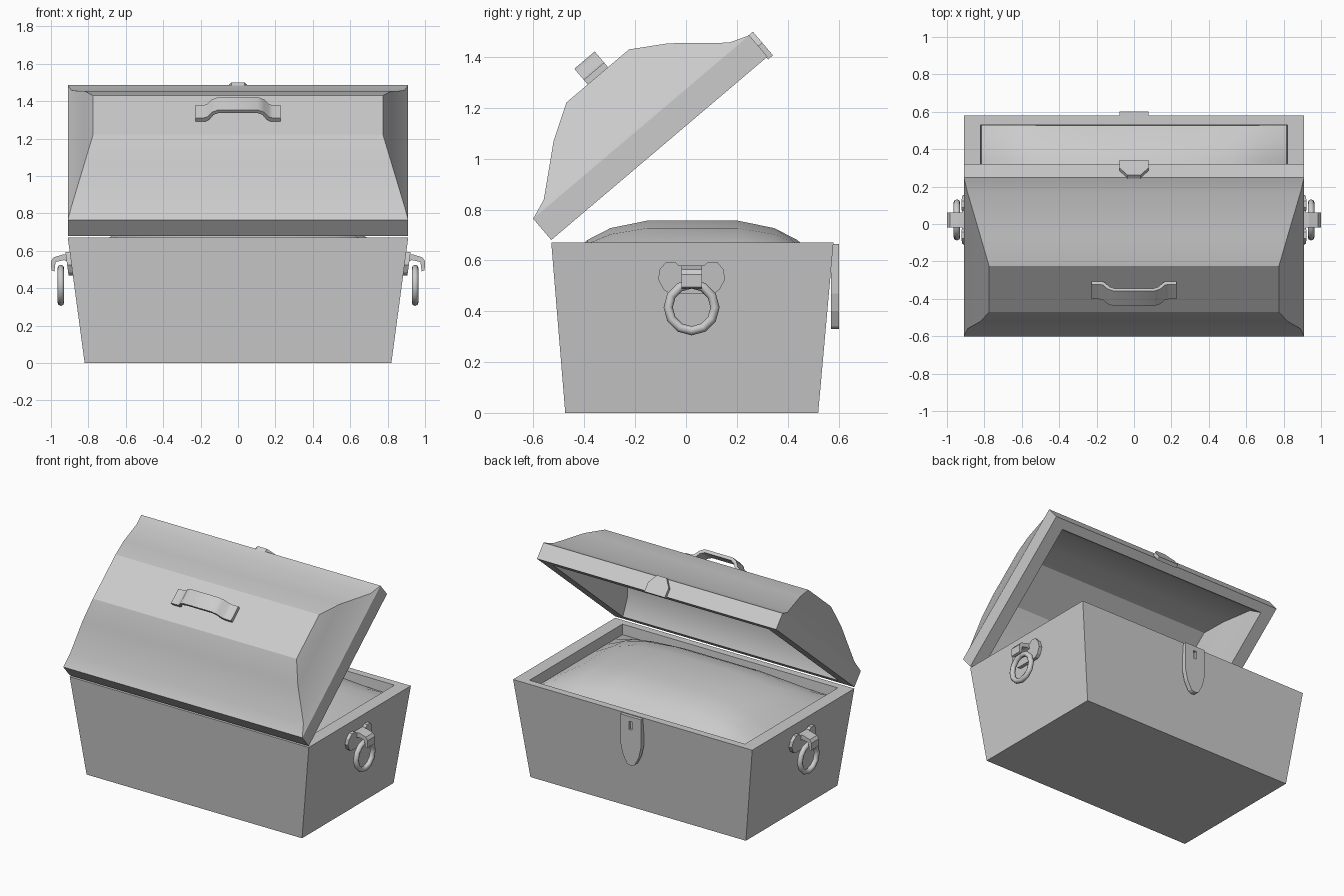
import bpy, bmesh, math
from mathutils import Matrix

if "Cube" in bpy.data.objects:
    bpy.data.objects.remove(bpy.data.objects["Cube"])


def make(name, verts, faces, matrix=None, smooth=None):
    mesh = bpy.data.meshes.new(name)
    mesh.from_pydata(verts, [], faces)
    bm = bmesh.new()
    bm.from_mesh(mesh)
    bmesh.ops.recalc_face_normals(bm, faces=bm.faces)
    bm.to_mesh(mesh)
    bm.free()
    ob = bpy.data.objects.new(name, mesh)
    bpy.context.collection.objects.link(ob)
    if matrix:
        ob.matrix_world = matrix
    if smooth:
        smooth_by_angle(ob, smooth)
    return ob


def smooth_by_angle(ob, degrees):
    bpy.ops.object.select_all(action='DESELECT')
    ob.select_set(True)
    bpy.context.view_layer.objects.active = ob
    bpy.ops.object.shade_smooth_by_angle(angle=math.radians(degrees))


def loft(name, rings, matrix=None, smooth=None):
    """Stack rectangular rings (half_x, y0, y1, z) and cap both ends."""
    verts, faces = [], []
    for hx, y0, y1, z in rings:
        verts += [(-hx, y0, z), (hx, y0, z), (hx, y1, z), (-hx, y1, z)]
    for r in range(len(rings) - 1):
        for i in range(4):
            j = (i + 1) % 4
            faces.append((r * 4 + i, r * 4 + j, r * 4 + 4 + j, r * 4 + 4 + i))
    n = len(verts)
    faces += [(3, 2, 1, 0), (n - 4, n - 3, n - 2, n - 1)]
    return make(name, verts, faces, matrix, smooth)


def prism(name, pts, t0, t1, place, matrix=None, smooth=None):
    """Extrude a 2D outline from t0 to t1; place(a, b, t) gives the 3D point."""
    n = len(pts)
    verts = [place(a, b, t) for t in (t0, t1) for a, b in pts]
    faces = [tuple(range(n)), tuple(range(n, 2 * n))]
    faces += [(i, (i + 1) % n, n + (i + 1) % n, n + i) for i in range(n)]
    return make(name, verts, faces, matrix, smooth)


def mirrored(half):
    """Close an outline symmetric about its first coordinate."""
    return half + [(-a, b) for a, b in reversed(half) if a > 0]


# box body with recessed rim
loft("box_body", [(0.815, -0.475, 0.525, 0.58), (0.82, -0.48, 0.53, 0.67),
                  (0.91, -0.53, 0.58, 0.67), (0.82, -0.475, 0.52, 0.0)])

# mounded contents
ts = [-1, -0.82, -0.64, -0.35, 0.35, 0.64, 0.82, 1]
bulge = lambda t: 1 - abs(t) ** 3.5
k = len(ts)
verts = [(0.818 * a, 0.025 + 0.503 * b, 0.6 + 0.16 * min(1, bulge(a) * bulge(b) * 1.03))
         for b in ts for a in ts]
faces = [(r * k + c, r * k + c + 1, r * k + k + c + 1, r * k + k + c)
         for r in range(k - 1) for c in range(k - 1)]
make("contents", verts, faces, None, 60)

# open lid, built flat and swung about its hinge edge
lid = Matrix.Translation((0, -0.53, 0.68)) @ Matrix.Rotation(math.radians(40.3), 4, 'X')
loft("lid", [(0.75, 0.40, 0.713, 0.335), (0.78, 0.27, 0.843, 0.255),
             (0.815, 0.10, 1.013, 0.11), (0.82, 0.06, 1.053, 0.0),
             (0.91, 0.0, 1.115, 0.0), (0.91, 0.0, 1.115, 0.11),
             (0.89, 0.08, 1.035, 0.14), (0.82, 0.26, 0.852, 0.292),
             (0.775, 0.395, 0.718, 0.374)], lid, 30)

# lid carrying handle
outer = [(0.228, 0.372), (0.228, 0.398), (0.185, 0.398), (0.165, 0.405),
         (0.14, 0.438), (0.105, 0.455)]
inner = [(0.1, 0.434), (0.13, 0.42), (0.155, 0.385), (0.175, 0.372)]
arch = (outer + [(-a, b) for a, b in reversed(outer)]
        + [(-a, b) for a, b in reversed(inner)] + inner)
prism("lid_handle", arch, 0.505, 0.61, lambda a, b, t: (a, t, b), lid, 40)

# lid latch plate
prism("lid_latch", mirrored([(0.078, -0.01), (0.078, 0.055), (0.036, 0.112)]),
      1.11, 1.135, lambda a, b, t: (a, t, b), lid)

# box latch tongue with slot
tongue = prism("box_latch", mirrored([(0.078, 0.665), (0.078, 0.47), (0.062, 0.40),
                                      (0.03, 0.34), (0.012, 0.33)]),
               0.57, 0.602, lambda a, b, t: (a, t, b))
slot = prism("slot_cutter", [(-0.012, 0.575), (0.012, 0.575), (0.012, 0.63), (-0.012, 0.63)],
             0.585, 0.65, lambda a, b, t: (a, t, b))
slot.hide_render = True
slot.hide_viewport = True
cut = tongue.modifiers.new("slot", 'BOOLEAN')
cut.operation = 'DIFFERENCE'
cut.solver = 'EXACT'
cut.object = slot

# ring handles on both ends
plate = mirrored([(0, 0.578), (0.05, 0.58), (0.065, 0.594), (0.1, 0.594), (0.125, 0.565),
                  (0.132, 0.525), (0.11, 0.485), (0.085, 0.467), (0, 0.467)])
strap = [(0.88, 0.58), (0.935, 0.58), (0.985, 0.565), (1.0, 0.545), (0.998, 0.495),
         (0.982, 0.49), (0.975, 0.54), (0.93, 0.55), (0.88, 0.53)]
for s, side in ((1, "right"), (-1, "left")):
    prism(side + "_handle_plate", plate, -0.01, 0.023,
          lambda a, b, t: (s * (0.82 + 0.1343 * b + t), 0.022 + a, b))
    prism(side + "_handle_strap", strap, -0.018, 0.062, lambda a, b, t: (s * a, t, b))
    bpy.ops.mesh.primitive_torus_add(major_segments=12, minor_segments=8, major_radius=0.092,
                                     minor_radius=0.018, location=(s * 0.947, 0.022, 0.415),
                                     rotation=(0, math.pi / 2, 0))
    ring = bpy.context.object
    ring.name = side + "_handle_ring"
    smooth_by_angle(ring, 60)
